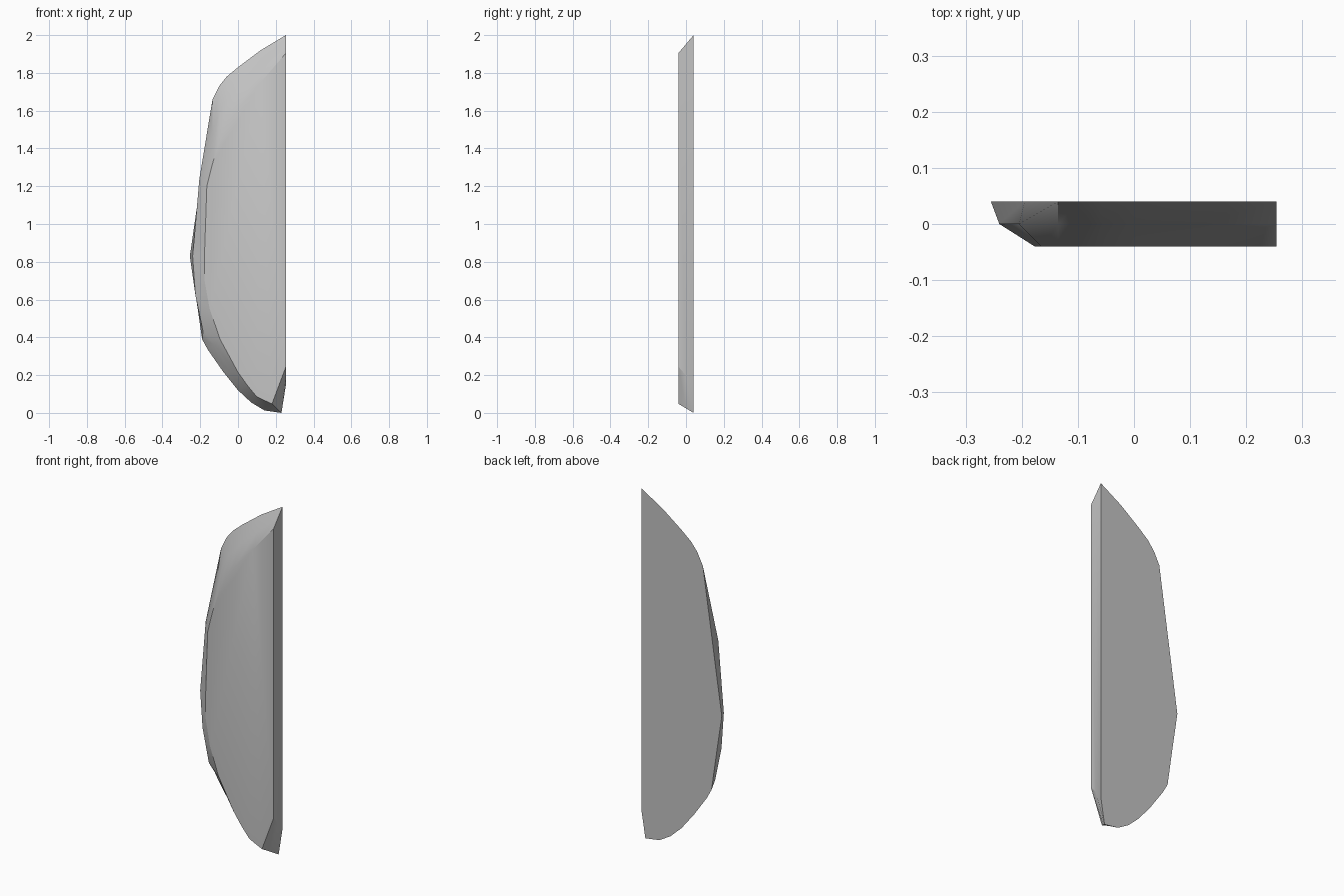
import bpy
import bmesh
from math import radians

default_cube = bpy.data.objects.get("Cube")
if default_cube:
    bpy.data.objects.remove(default_cube, do_unlink=True)

HALF_DEPTH = 0.04
SPINE = 0.254

# Paired outline points (x, z), from the tip down the curved side to the foot
back_outline = [
    (SPINE, 2), (.12, 1.92), (0, 1.83), (-.06, 1.78), (-.1, 1.73),
    (-.135, 1.66), (-.195, 1.245), (-.255, .83), (-.222, .61), (-.19, .39),
    (-.16, .335), (-.08, .22), (0, .12), (.07, .055), (.14, .013),
    (.23, 0), (SPINE, .15),
]
front_outline = [
    (SPINE, 1.905), (.12, 1.75), (0, 1.61), (-.05, 1.54), (-.09, 1.46),
    (-.135, 1.32), (-.165, 1.2), (-.177, .85), (-.177, .7), (-.15, .55),
    (-.095, .39), (0, .215), (.05, .145), (.1, .085), (.14, .066),
    (.18, .048), (SPINE, .245),
]

# The ridge between them bulges outward along the curved side
ridge_points = {6: (-.205, 1.235), 7: (-.24, .83), 8: (-.225, .62), 9: (-.185, .43)}


def middle(first, second):
    return tuple((a + b) / 2 for a, b in zip(first, second))


ridge_outline = [
    ridge_points.get(index, middle(back, front))
    for index, (back, front) in enumerate(zip(back_outline, front_outline))
]


def make_material(name, colour):
    material = bpy.data.materials.new(name)
    material.use_nodes = True
    material.diffuse_color = colour
    shader = next(n for n in material.node_tree.nodes if n.type == "BSDF_PRINCIPLED")
    shader.inputs["Base Color"].default_value = colour
    return material


def add_ring(bm, outline, y):
    return [bm.verts.new((x, y, z)) for x, z in outline]


def bridge(bm, first, second):
    for index in range(len(first)):
        following = (index + 1) % len(first)
        bm.faces.new((first[index], first[following], second[following], second[index]))


# Blade slab: flat back and front, bevelled curved edge, straight spine
bm = bmesh.new()
back_ring = add_ring(bm, back_outline, HALF_DEPTH)
ridge_ring = add_ring(bm, ridge_outline, 0)
front_ring = add_ring(bm, front_outline, -HALF_DEPTH)
bridge(bm, back_ring, ridge_ring)
bridge(bm, ridge_ring, front_ring)
bm.faces.new(back_ring)
bm.faces.new(front_ring)
bmesh.ops.recalc_face_normals(bm, faces=bm.faces)

mesh = bpy.data.meshes.new("blade_slab")
bm.to_mesh(mesh)
bm.free()
mesh.materials.append(make_material("plain grey", (.55, .55, .55, 1)))

blade = bpy.data.objects.new("blade_slab", mesh)
bpy.context.collection.objects.link(blade)
bpy.ops.object.select_all(action="DESELECT")
blade.select_set(True)
bpy.context.view_layer.objects.active = blade
bpy.ops.object.shade_smooth_by_angle(angle=radians(32))
